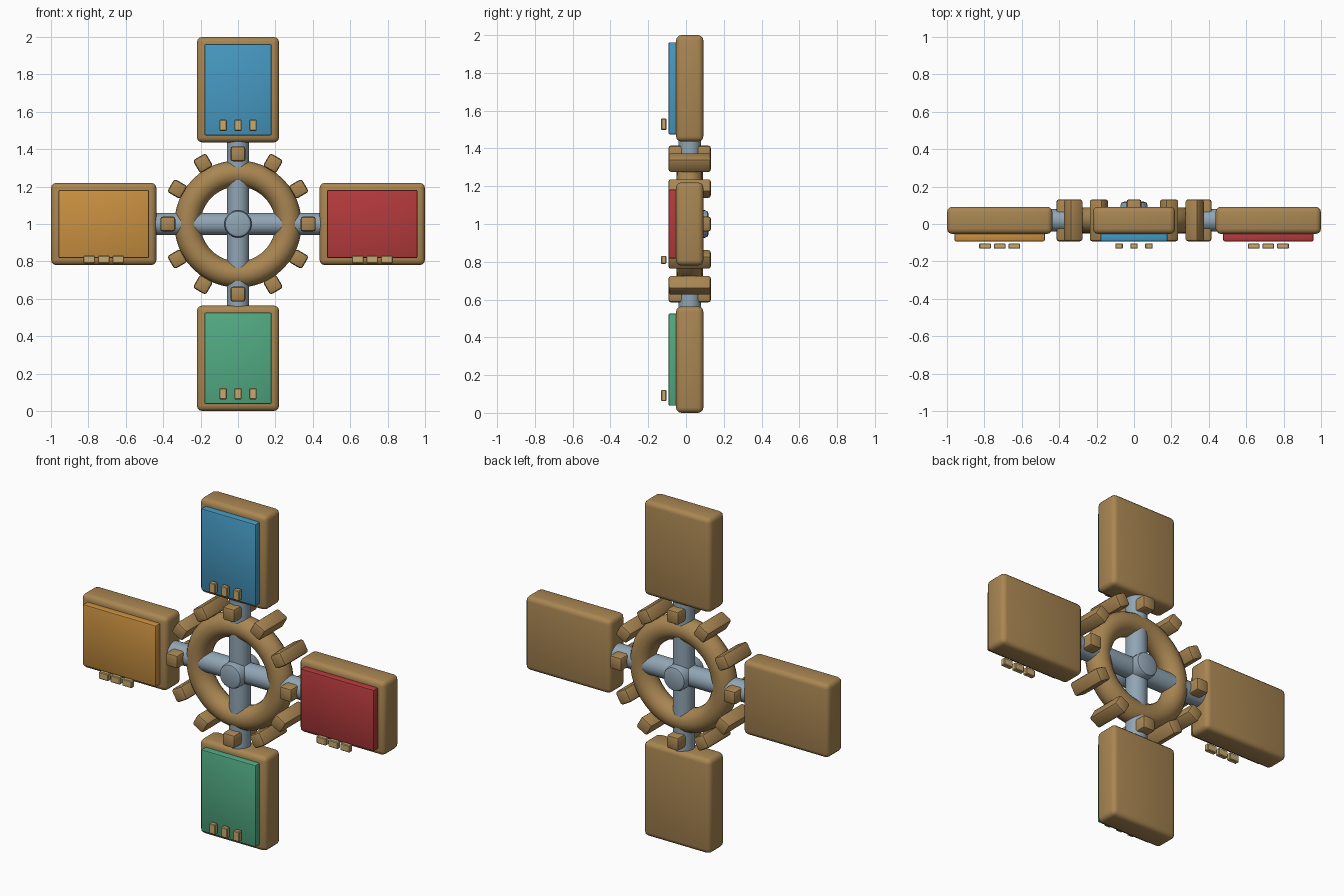
import bpy, math
from mathutils import Matrix

if "Cube" in bpy.data.objects:
    bpy.data.objects.remove(bpy.data.objects["Cube"])

CY, CZ = 0.0195, 1.0      # centre of the wheel in depth and height


def material(name, hex_code):
    def lin(i):
        c = int(hex_code[i:i + 2], 16) / 255
        return c / 12.92 if c <= 0.04045 else ((c + 0.055) / 1.055) ** 2.4
    m = bpy.data.materials.new(name)
    m.diffuse_color = (lin(0), lin(2), lin(4), 1)
    m.use_nodes = True
    m.node_tree.nodes["Principled BSDF"].inputs["Base Color"].default_value = m.diffuse_color
    return m


wood = material("wood brown", "A98652")
steel = material("steel grey", "91A5B4")
tan = material("pale tan", "C8AA70")
blue = material("blue", "4699C2")
red = material("red", "B43A3C")
green = material("green", "51AA83")
orange = material("orange", "C99040")


def finish(ob, name, mat, bevel=0, segments=2, smooth=True):
    ob.name = name
    ob.data.materials.append(mat)
    if bevel:
        mod = ob.modifiers.new("bevel", 'BEVEL')
        mod.width, mod.segments = bevel, segments
        mod.limit_method = 'ANGLE'
        mod.angle_limit = math.radians(40)
        bpy.ops.object.modifier_apply(modifier=mod.name)
    if smooth:
        bpy.ops.object.shade_smooth_by_angle(angle=math.radians(35))
    return ob


def box(name, mat, loc, size, bevel, segments=2, turn=0):
    bpy.ops.mesh.primitive_cube_add(size=1, location=loc)
    ob = bpy.context.object
    ob.data.transform(Matrix.Diagonal((*size, 1)))
    ob.rotation_euler.y = turn
    return finish(ob, name, mat, bevel, segments)


def rod(name, mat, radius, length, rotation, y=CY, bevel=0):
    bpy.ops.mesh.primitive_cylinder_add(vertices=32, radius=radius, depth=length,
                                        location=(0, y, CZ), rotation=rotation)
    return finish(bpy.context.object, name, mat, bevel)


# Wheel ring
bpy.ops.mesh.primitive_torus_add(major_radius=0.27, minor_radius=0.07,
                                 major_segments=48, minor_segments=16,
                                 location=(0, CY, CZ), rotation=(math.pi / 2, 0, 0))
finish(bpy.context.object, "wheel_ring", wood)

# Teeth around the ring
for i in range(12):
    a = i * math.pi / 6
    box(f"wheel_tooth_{i + 1}", wood,
        (0.375 * math.sin(a), CY, CZ + 0.375 * math.cos(a)),
        (0.08, 0.225, 0.08), 0.014, 2, a)

# Crossing spokes and hub
rod("spoke_vertical", steel, 0.06, 1.0, (0, 0, 0))
rod("spoke_horizontal", steel, 0.06, 1.0, (0, math.pi / 2, 0))
rod("hub", steel, 0.073, 0.2, (math.pi / 2, 0, 0), bevel=0.02)

# Four paddles, each with a coloured front plate and three floating tabs
for side, dx, dz, colour in (("top", 0, 1, blue), ("bottom", 0, -1, green),
                             ("left", -1, 0, orange), ("right", 1, 0, red)):
    x, z = dx * 0.718, CZ + dz * 0.718
    upright = dx == 0
    w, h = (0.44, 0.563) if upright else (0.563, 0.44)
    box(f"{side}_paddle", wood, (x, CY, z), (w, 0.145, h), 0.028, 3)
    box(f"{side}_plate", colour, (x, -0.067, z), (w - 0.08, 0.052, h - 0.075), 0.008, 2)
    tab_w, tab_h, gap = (0.04, 0.06, 0.08) if upright else (0.063, 0.042, 0.078)
    for k in (-1, 0, 1):
        box(f"{side}_tab_{k + 2}", tan, (x + k * gap, -0.118, z - 0.19),
            (tab_w, 0.028, tab_h), 0.004, 1)
